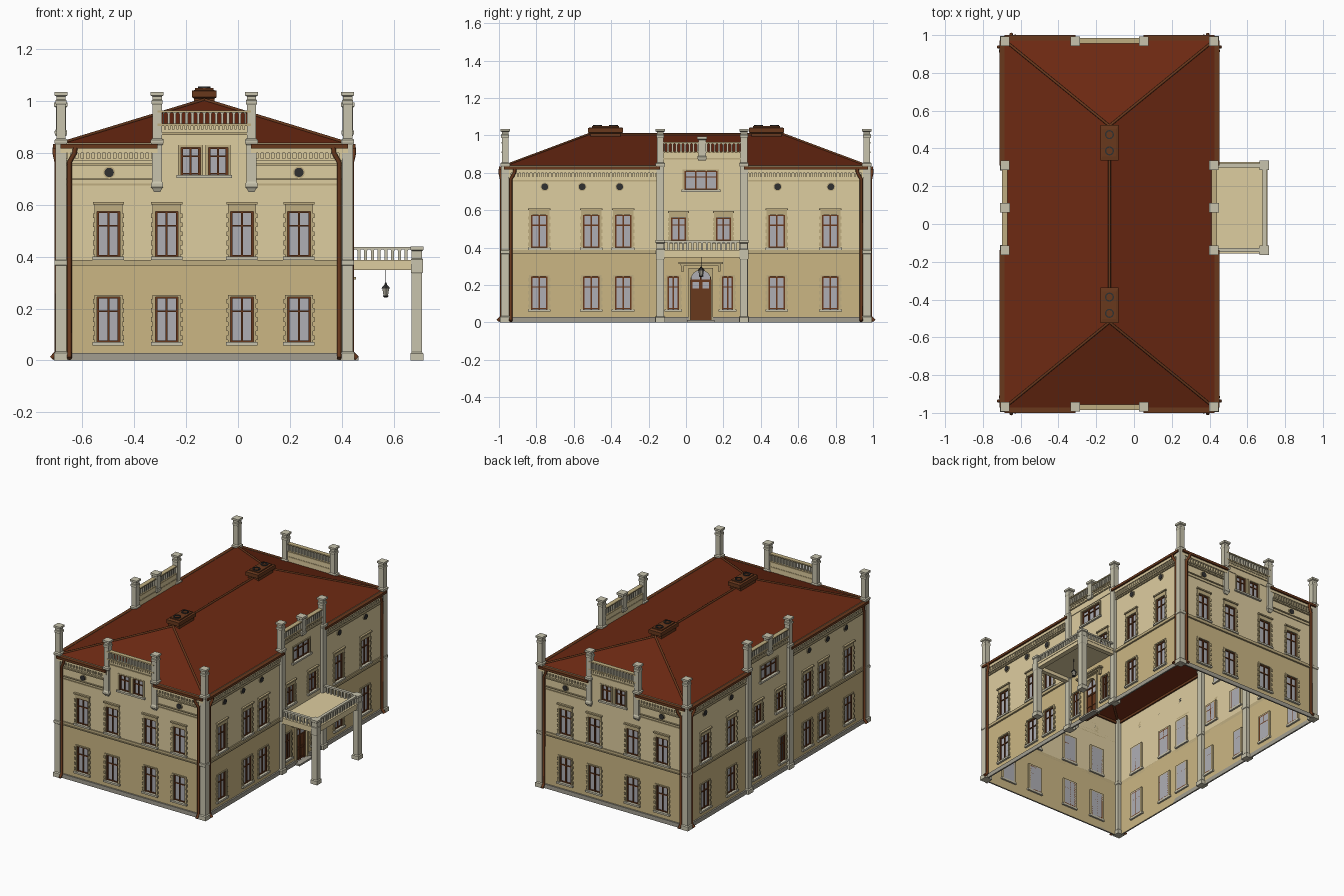
import bpy, bmesh
from math import sin, cos, pi, sqrt

if "Cube" in bpy.data.objects:
    bpy.data.objects.remove(bpy.data.objects["Cube"])

CX = -0.13                     # building axis in x
WX, WY = 0.555, 0.972          # wall half sizes
BAY = 0.086                    # bay centre on the long sides
C = {"cream": (0.73, 0.61, 0.35, 1), "tan": (0.60, 0.47, 0.23, 1), "stone": (0.58, 0.55, 0.42, 1),
     "trim": (0.52, 0.42, 0.22, 1), "grey": (0.36, 0.34, 0.28, 1), "roof": (0.15, 0.022, 0.006, 1),
     "brown": (0.14, 0.04, 0.012, 1), "glass": (0.43, 0.43, 0.46, 1), "dark": (0.03, 0.03, 0.03, 1)}
MATS, PARTS = {}, {}
for k, v in C.items():
    MATS[k] = bpy.data.materials.new(k)
    MATS[k].diffuse_color = v

# wall sides: (u along wall, n outward, z) -> world, plus winding flip
SIDES = {"front": (lambda u, n, z: (u, -WY - n, z), False),
         "back": (lambda u, n, z: (u, WY + n, z), True),
         "right": (lambda u, n, z: (CX + WX + n, u, z), False),
         "left": (lambda u, n, z: (CX - WX - n, u, z), True)}


def part(name, mat):
    if name not in PARTS:
        PARTS[name] = (bmesh.new(), mat)
    return PARTS[name][0]


def prism(name, mat, side, pts, n0, n1):
    bm, P = part(name, mat), SIDES[side][0]
    a = [bm.verts.new(P(u, n1, z)) for u, z in pts]
    b = [bm.verts.new(P(u, n0, z)) for u, z in pts]
    fs = [bm.faces.new(a), bm.faces.new(b[::-1])]
    for i in range(len(a)):
        j = (i + 1) % len(a)
        fs.append(bm.faces.new((a[i], b[i], b[j], a[j])))
    bmesh.ops.recalc_face_normals(bm, faces=fs)


def box(name, mat, side, u0, u1, z0, z1, n0, n1):
    prism(name, mat, side, [(u0, z0), (u1, z0), (u1, z1), (u0, z1)], n0, n1)


def stack(name, mat, x, y, prof, n=4, sy=1.0):
    """Loft an n-sided profile of (half width, z)."""
    bm, k = part(name, mat), (sqrt(2) if n == 4 else 1)
    rings = [[bm.verts.new((x + r * k * cos(2 * pi * (i + .5) / n), y + sy * r * k * sin(2 * pi * (i + .5) / n), z))
              for i in range(n)] for r, z in prof]
    fs = [bm.faces.new(rings[0][::-1]), bm.faces.new(rings[-1])]
    for a, b in zip(rings, rings[1:]):
        for i in range(n):
            j = (i + 1) % n
            fs.append(bm.faces.new((a[i], a[j], b[j], b[i])))
    bmesh.ops.recalc_face_normals(bm, faces=fs)


def wall(name, mat, side, u0, u1, z0, z1, holes):
    bm, (P, flip) = part(name, mat), SIDES[side]
    us = sorted({u0, u1, *[h[0] for h in holes], *[h[1] for h in holes]})
    zs = sorted({z0, z1, *[h[2] for h in holes], *[h[3] for h in holes]})
    g = [[bm.verts.new(P(u, 0, z)) for z in zs] for u in us]
    for i in range(len(us) - 1):
        for j in range(len(zs) - 1):
            u, z = (us[i] + us[i + 1]) / 2, (zs[j] + zs[j + 1]) / 2
            if not any(h[0] < u < h[1] and h[2] < z < h[3] for h in holes):
                f = [g[i][j], g[i + 1][j], g[i + 1][j + 1], g[i][j + 1]]
                bm.faces.new(f[::-1] if flip else f)


def arcade(name, mat, side, u0, u1, z0, z1, n0, n1, cells, leg=0.22):
    w = (u1 - u0) / cells
    for c in range(cells):
        a, m, r = u0 + c * w, u0 + (c + .5) * w, w * (.5 - leg)
        arch = [(m + r * cos(t * pi / 8), z1 - r * 1.25 + r * sin(t * pi / 8)) for t in range(9)]
        prism(name, mat, side, [(a, z0), (a, z1), (a + w, z1), (a + w, z0), (m + r, z0)] + arch + [(m - r, z0)], n0, n1)


def window(s, u, z0, z1, w, head=False, panes=2, teeth=True):
    a, b = u - w / 2, u + w / 2
    box("window_glass", "glass", s, a, b, z0, z1, -.012, -.009)
    for i in range(panes + 1):
        x = a + .004 + i * (w - .008) / panes
        box("window_frames", "brown", s, x - .004, x + .004, z0, z1, -.012, -.002)
    for z in (z0 + .004, z0 + .68 * (z1 - z0), z1 - .004):
        box("window_frames", "brown", s, a, b, z - .003, z + .003, -.012, -.003)
    for x0, x1, d in ((a - .01, a, -1), (b, b + .01, 1)):
        box("window_surrounds", "trim", s, x0, x1, z0, z1 + .008, -.012, .006)
        for i in range(5 if teeth else 0):
            z, e = z0 + (i + .25) * (z1 - z0) / 5, a if d < 0 else b
            box("window_blocks", "trim", s, *sorted((e + d * .004, e + d * .016)), z, z + .018, 0, .008)
    box("window_surrounds", "trim", s, a, b, z1, z1 + .008, -.012, .006)
    box("window_sills", "stone", s, a - .017, b + .017, z0 - .012, z0, -.012, .014)
    if head:
        box("window_heads", "trim", s, a - .01, b + .01, z1 + .008, z1 + .026, 0, .006)
        box("window_heads", "trim", s, a - .016, b + .016, z1 + .026, z1 + .035, 0, .014)


# walls, windows and mouldings on all four sides
PIPES = []
for s in SIDES:
    long = s in ("right", "left")
    u0, u1 = (-WY, WY) if long else (CX - WX, CX + WX)
    b0, b1 = (BAY - .224, BAY + .224) if long else (CX - .18, CX + .18)
    main = [-.785, -.507, -.336, .485, .772] if long else [-.5, -.275, .015, .235]
    low = [(u, .07, .245, .088) for u in main]
    up = [(u, .40, .575, .088) for u in main]
    if long:
        low += [(-.068, .07, .245, .06), (.222, .07, .245, .06)]
        up += [(-.04, .435, .56, .08), (.2, .435, .56, .08)]
        attic = [(.08, .71, .81, .175, 3)]
    else:
        attic = [(CX - .053, .715, .822, .075, 2), (CX + .053, .715, .822, .075, 2)]
    hole = lambda q: (q[0] - q[3] / 2, q[0] + q[3] / 2, q[1], q[2])
    door = [(.023, .135, .005, .28)] if s == "right" else []
    wall("lower_walls", "tan", s, u0, u1, 0, .385, [hole(q) for q in low] + door)
    wall("upper_walls", "cream", s, u0, u1, .385, .838, [hole(q) for q in up + attic])
    for q in low:
        window(s, *q)
    for q in up:
        window(s, *q, head=True)
    for q in attic:
        window(s, *q[:4], panes=q[4], teeth=False)
    # plinth and belt course
    for a, b in ([(u0, .015), (.143, u1)] if door else [(u0, u1)]):
        box("plinth", "grey", s, a, b, 0, .028, 0, .01)
    for a, b in ([(u0, b0), (b1, u1)] if door else [(u0, u1)]):
        box("belt_course", "trim", s, a, b, .372, .388, 0, .007)
        box("belt_course", "trim", s, a, b, .365, .372, 0, .012)
    # cornice, dentils and eaves either side of the bay
    for a, b in ((u0, b0), (b1, u1)):
        box("string_course", "trim", s, a, b, .752, .76, 0, .007)
        if not long:
            box("string_course", "trim", s, a, b, .675, .683, 0, .005)
            box("string_course", "trim", s, a, b, .695, .702, 0, .007)
        box("cornice", "cream", s, a, b, .80, .818, 0, .016)
        box("eaves_gutter", "brown", s, a, b, .818, .834, -.01, .028)
        k = int((b - a) / .02)
        for i in range(k):
            u = a + (i + .3) * (b - a) / k
            box("dentils", "cream", s, u, u + .011, .778, .80, 0, .011)
        box("cornice", "cream", s, a, b, .770, .778, 0, .008)
    # round vents
    for u in ([-.755, -.555, -.355, .49, .775] if long else [-.497, .235]):
        for nm, m, r, n in (("vent_rings", "trim", .023, .004), ("vents", "dark", .018, .007)):
            prism(nm, m, s, [(u + r * cos(i * pi / 10), .725 + r * sin(i * pi / 10)) for i in range(20)], 0, n)
    # raised attic with arcaded parapet
    box("attic_walls", "cream", s, b0, b1, .83, .912, -.014, .004)
    for z, n in ((.87, .01), (.905, .014), (.956, .014)):
        box("attic_mouldings", "trim", s, b0, b1, z, z + .008, -.016, n)
    arcade("attic_arcade", "stone", s, b0 + .02, b1 - .02, .912, .957, -.008, .008, 18 if long else 14)
    # dentil row under the parapet
    for i in range(20):
        u = b0 + .02 + (i + .25) * (b1 - b0 - .04) / 20
        box("dentils", "cream", s, u, u + .009, .89, .905, 0, .01)
    # downpipes
    for e, d in ((u0 + .035, 1), (u1 - .035, -1)):
        P = SIDES[s][0]
        PIPES.append([P(e + d * .022, .022, .82), P(e + d * .02, .022, .80), P(e, .014, .765),
                      P(e, .014, .03), P(e, .034, .008)])

# corner, bay and attic pillars
TOP = [(.023, .835), (.025, .84), (.025, .85), (.018, .856), (.018, .985), (.021, .99), (.021, 1.003),
       (.018, 1.006), (.018, 1.018), (.025, 1.022), (.025, 1.035)]
FULL = [(.027, 0), (.027, .028), (.021, .034), (.021, .365), (.024, .368), (.024, .385), (.021, .388), (.021, .83)] + TOP
px, py = WX - .002, WY - .005
for sx in (-1, 1):
    for y in (-py, BAY - .224, BAY + .224, py):
        stack("pillars", "stone", CX + sx * px, y, FULL)
    stack("attic_posts", "stone", CX + sx * px, BAY, [(.02, .865), (.024, .875), (.024, .885), (.02, .89),
                                                      (.02, .975), (.026, .98), (.026, .995)])
    for sy in (-1, 1):
        stack("attic_pillars", "stone", CX + sx * .182, sy * py,
              [(.012, .65), (.018, .662), (.023, .668), (.023, .682), (.019, .69), (.019, .83)] + TOP)

# hipped roof
bm = part("roof", "roof")
v = [bm.verts.new(p) for p in ((CX - WX, -WY, .836), (CX + WX, -WY, .836), (CX + WX, WY, .836), (CX - WX, WY, .836),
                               (CX, -.52, 1.005), (CX, .52, 1.005))]
for f in ((0, 1, 4), (1, 2, 5, 4), (2, 3, 5), (3, 0, 4, 5)):
    bm.faces.new([v[i] for i in f])
RIDGES = [[v[a].co[:], v[b].co[:]] for a, b in ((0, 4), (1, 4), (2, 5), (3, 5), (4, 5))]

# chimneys with round pots
for y in (-.43, .43):
    stack("chimneys", "brown", CX, y, [(.04, .96), (.04, 1.01), (.047, 1.015), (.047, 1.04), (.036, 1.043), (.036, 1.05)], sy=2.0)
    for d in (-.043, .043):
        stack("chimney_pots", "dark", CX, y + d, [(.024, 1.04), (.024, 1.056), (.017, 1.056), (.017, 1.046)], 20)

# entrance door: leaves, arched surround, hood and step
box("door_leaves", "brown", "right", .023, .135, .005, .225, -.02, -.012)
box("door_fanlight", "glass", "right", .023, .135, .225, .28, -.02, -.016)
for u in (.023, .076, .129):
    box("door_rails", "brown", "right", u, u + .006, .005, .275, -.018, -.006)
for z in (.012, .09, .17, .222):
    box("door_rails", "brown", "right", .023, .135, z, z + .008, -.018, -.008)
for u in (.036, .088):
    box("door_panels", "brown", "right", u, u + .034, .028, .082, -.014, -.009)
    box("door_glass", "glass", "right", u, u + .034, .182, .215, -.014, -.010)
arcade("door_arch", "trim", "right", .013, .145, .005, .292, -.02, .01, 1, .09)
box("door_hood", "trim", "right", -.04, .198, .312, .322, 0, .03)
box("door_hood", "trim", "right", -.03, .188, .304, .312, 0, .018)
for u in (-.026, .17):
    box("hood_brackets", "trim", "right", u, u + .014, .272, .304, 0, .016)
box("door_step", "grey", "right", .005, .153, 0, .012, 0, .04)

# porch: slab, beams, posts and arcaded railing
y0, y1, xo = BAY - .224, BAY + .224, CX + WX
box("porch_slab", "cream", "right", y0 - .018, y1 + .018, .372, .388, 0, .283)
box("porch_beams", "cream", "right", y0 - .016, y1 + .016, .348, .372, .245, .28)
box("porch_rails", "stone", "right", y0, y1, .428, .438, .256, .276)
arcade("porch_arcade", "stone", "right", y0 + .02, y1 - .02, .388, .43, .26, .272, 16)
for y in (y0, y1):
    n = -WY - y
    box("porch_beams", "cream", "front", xo, xo + .25, .348, .372, n - .016, n + .016)
    box("porch_rails", "stone", "front", xo, xo + .265, .428, .438, n - .01, n + .01)
    arcade("porch_arcade", "stone", "front", xo + .015, xo + .25, .388, .43, n - .006, n + .006, 9)
    stack("porch_posts", "stone", xo + .265, y, [(.025, 0), (.025, .026), (.02, .032), (.02, .335), (.023, .34), (.023, .39),
                                                 (.02, .393), (.02, .422), (.025, .426), (.025, .44)])

# hanging lantern
lx, ly = .57, BAY - .005
stack("lantern_chain", "dark", lx, ly, [(.0015, .29), (.0015, .375)], 6)
stack("lantern_cap", "dark", lx, ly, [(.019, .277), (.016, .283), (.006, .292), (.003, .3)], 6)
stack("lantern_glass", "grey", lx, ly, [(.010, .25), (.015, .277)], 6)
stack("lantern_base", "dark", lx, ly, [(.006, .243), (.012, .246), (.012, .251)], 6)

# turn the collected parts into objects
for name, (bm, mat) in PARTS.items():
    me = bpy.data.meshes.new(name)
    bm.to_mesh(me)
    bm.free()
    me.materials.append(MATS[mat])
    bpy.context.collection.objects.link(bpy.data.objects.new(name, me))

# downpipes and ridge caps as tubes
for name, mat, paths, r in (("downpipes", "brown", PIPES, .009), ("ridge_caps", "brown", RIDGES, .007)):
    cu = bpy.data.curves.new(name, "CURVE")
    cu.dimensions, cu.bevel_depth, cu.bevel_resolution, cu.use_fill_caps = "3D", r, 2, True
    for path in paths:
        sp = cu.splines.new("POLY")
        sp.points.add(len(path) - 1)
        for p, co in zip(sp.points, path):
            p.co = (*co, 1)
    cu.materials.append(MATS[mat])
    bpy.context.collection.objects.link(bpy.data.objects.new(name, cu))

for m in bpy.data.materials:
    if m.users and not m.is_grease_pencil:
        m.use_nodes = True
        m.node_tree.nodes["Principled BSDF"].inputs["Base Color"].default_value = m.diffuse_color
